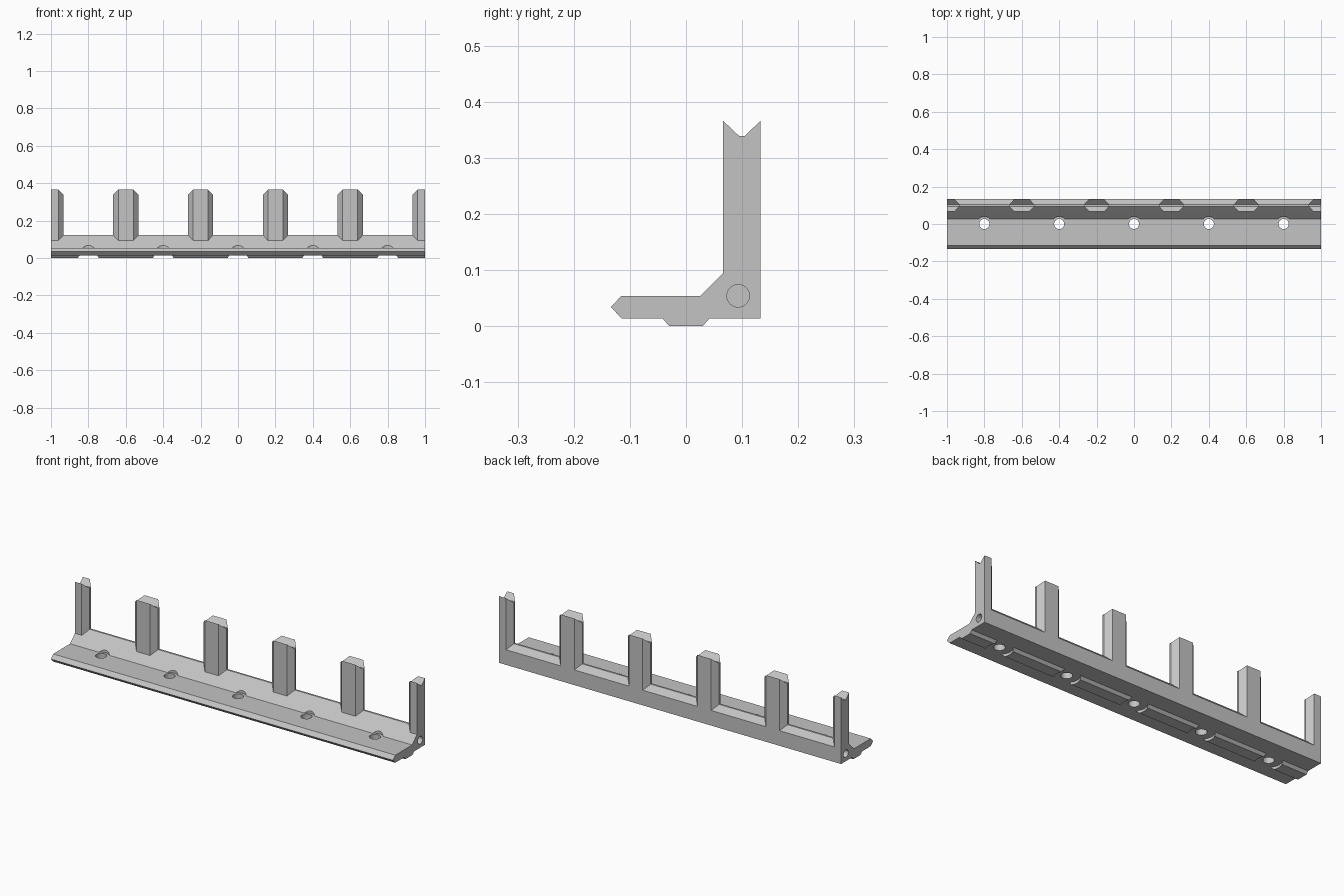
import bpy
import bmesh
from math import cos, sin, tau
from mathutils import Vector

cube = bpy.data.objects.get("Cube")
if cube:
    bpy.data.objects.remove(cube, do_unlink=True)

grey = bpy.data.materials.new("light_grey_plastic")
grey.use_nodes = True
COLOUR = (0.55, 0.55, 0.55, 1)
grey.diffuse_color = COLOUR
grey.node_tree.nodes["Principled BSDF"].inputs["Base Color"].default_value = COLOUR


def prism(name, points, axis, start, end):
    """Extrude a closed profile along x (points are y, z) or z (points are x, y)."""
    bm = bmesh.new()
    place = (lambda a, b: (start, a, b)) if axis == "x" else (lambda a, b: (a, b, start))
    face = bm.faces.new([bm.verts.new(place(a, b)) for a, b in points])
    top = bmesh.ops.extrude_face_region(bm, geom=[face])["geom"]
    offset = Vector((end - start, 0, 0) if axis == "x" else (0, 0, end - start))
    bmesh.ops.translate(bm, vec=offset, verts=[v for v in top if isinstance(v, bmesh.types.BMVert)])
    bmesh.ops.recalc_face_normals(bm, faces=bm.faces)
    mesh = bpy.data.meshes.new(name)
    bm.to_mesh(mesh)
    bm.free()
    mesh.materials.append(grey)
    obj = bpy.data.objects.new(name, mesh)
    bpy.context.collection.objects.link(obj)
    return obj


def circle(a, b, radius, sides=32):
    return [(a + radius * cos(tau * i / sides), b + radius * sin(tau * i / sides))
            for i in range(sides)]


def combine(obj, other, operation):
    """Apply a boolean, then discard the helper."""
    mod = obj.modifiers.new("boolean", "BOOLEAN")
    mod.operation, mod.object, mod.solver = operation, other, "EXACT"
    graph = bpy.context.evaluated_depsgraph_get()
    mesh = bpy.data.meshes.new_from_object(obj.evaluated_get(graph))
    obj.modifiers.clear()
    obj.data = mesh
    bpy.data.objects.remove(other, do_unlink=True)


FRONT, BACK, MID = 0.066, 0.133, 0.0995
BOTTOM, PLATE, WALL = 0.014, 0.054, 0.094
HOLES = (-0.8, -0.4, 0, 0.4, 0.8)

# Angled base with pointed front lip, fillet slope, ridged back wall and keel
base = prism("base_rail", [
    (-0.134, 0.034), (-0.115, PLATE), (0.026, PLATE), (FRONT, WALL),
    (MID - 0.005, 0.122), (MID + 0.005, 0.122), (BACK, WALL), (BACK, BOTTOM),
    (0.042, BOTTOM), (0.03, 0), (-0.03, 0), (-0.042, BOTTOM), (-0.115, BOTTOM)],
    "x", -1, 1)

# Six-sided posts with a V notch on top; end posts are halved
for x in (-1, -0.6, -0.2, 0.2, 0.6, 1):
    outline = [(-0.04, FRONT), (0.04, FRONT), (0.067, MID - 0.005), (0.067, MID + 0.005),
               (0.04, BACK), (-0.04, BACK), (-0.067, MID + 0.005), (-0.067, MID - 0.005)]
    post = prism("post", [(max(-1, min(1, x + dx)), y) for dx, y in outline], "z", 0.084, 0.366)
    notch = prism("notch", [(FRONT - 0.02, 0.385), (FRONT, 0.366), (MID - 0.005, 0.339),
                            (MID + 0.005, 0.339), (BACK, 0.366), (BACK + 0.02, 0.385)],
                  "x", x - 0.1, x + 0.1)
    combine(post, notch, "DIFFERENCE")
    combine(base, post, "UNION")

# Screw holes, head clearance in the slope, and round gaps in the keel
for x in HOLES:
    for radius, low, high in ((0.04, PLATE, 0.2), (0.063, -0.05, BOTTOM), (0.027, -0.1, 0.25)):
        combine(base, prism("hole_cutter", circle(x, 0, radius), "z", low, high), "DIFFERENCE")

# Blind pin holes in both ends
for side in (-1, 1):
    pin = prism("pin_cutter", circle(0.093, PLATE, 0.02), "x", side * 0.9, side * 1.1)
    combine(base, pin, "DIFFERENCE")
